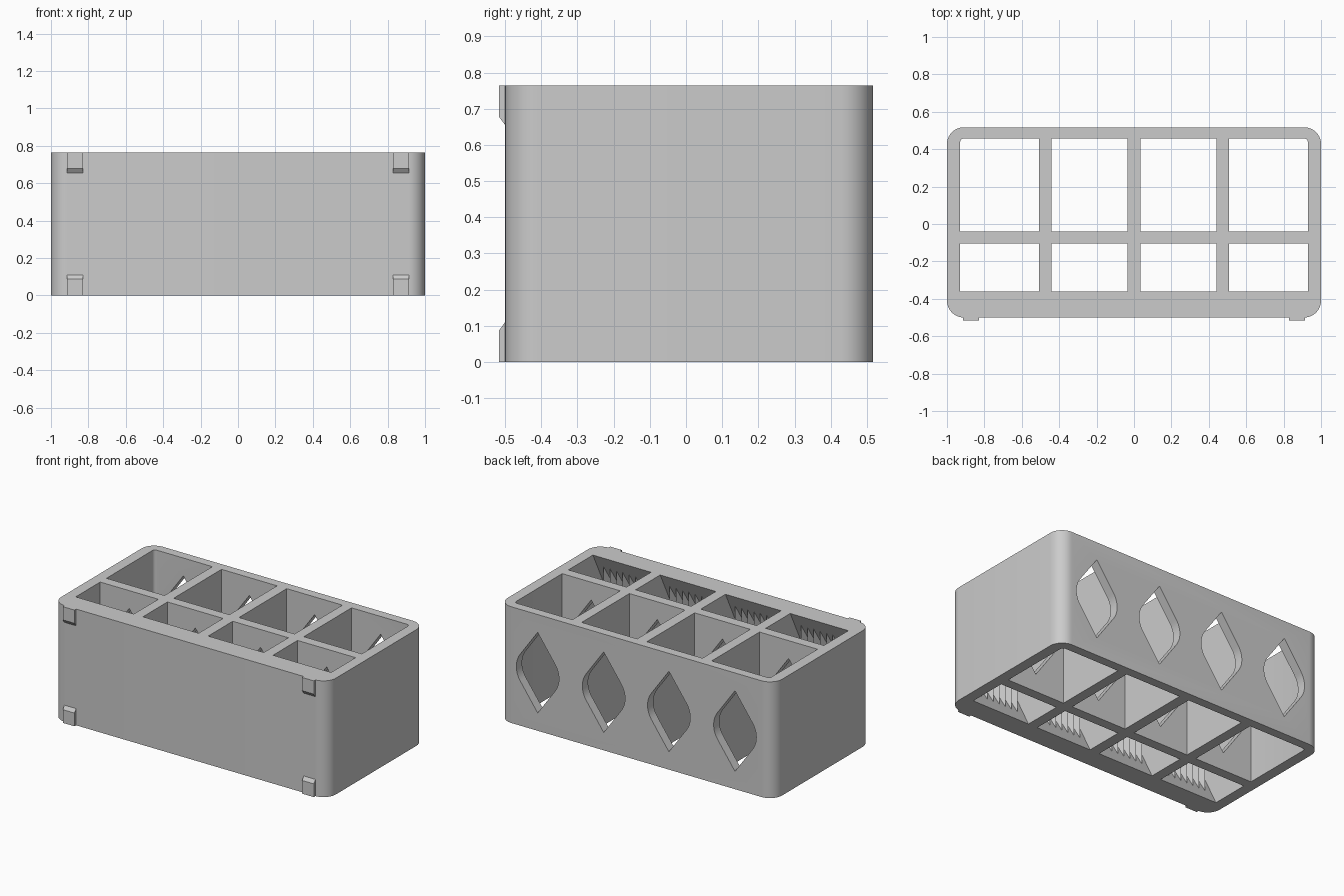
import bpy, bmesh, math
from mathutils import Vector

cube = bpy.data.objects.get("Cube")
if cube:
    bpy.data.objects.remove(cube, do_unlink=True)

HEIGHT = 0.765
FRONT, BACK = -0.5, 0.517

grey = bpy.data.materials.new("light_grey")
grey.use_nodes = True
grey.diffuse_color = (0.6, 0.6, 0.6, 1)
bsdf = next(n for n in grey.node_tree.nodes if n.type == 'BSDF_PRINCIPLED')
bsdf.inputs["Base Color"].default_value = (0.6, 0.6, 0.6, 1)


def add_prism(bm, pts, axis, a, b):
    """Extrude a 2D outline along the given axis from a to b."""
    def place(p, q, t):
        return {"x": (t, p, q), "y": (p, t, q), "z": (p, q, t)}[axis]
    low = [bm.verts.new(place(p, q, a)) for p, q in pts]
    high = [bm.verts.new(place(p, q, b)) for p, q in pts]
    bm.faces.new(low)
    bm.faces.new(high)
    n = len(pts)
    for i in range(n):
        j = (i + 1) % n
        bm.faces.new((low[i], low[j], high[j], high[i]))


def make_object(name, bm):
    bmesh.ops.recalc_face_normals(bm, faces=bm.faces)
    mesh = bpy.data.meshes.new(name)
    bm.to_mesh(mesh)
    bm.free()
    mesh.materials.append(grey)
    obj = bpy.data.objects.new(name, mesh)
    bpy.context.collection.objects.link(obj)
    return obj


def rounded(corners, steps=10):
    """Round a convex outline; each corner is (x, y, radius)."""
    out = []
    n = len(corners)
    for i, (x, y, r) in enumerate(corners):
        p = Vector((x, y))
        if r == 0:
            out.append((x, y))
            continue
        u = (Vector(corners[i - 1][:2]) - p).normalized()
        v = (Vector(corners[(i + 1) % n][:2]) - p).normalized()
        half = u.angle(v) / 2
        centre = p + (u + v).normalized() * (r / math.sin(half))
        start = p + u * (r / math.tan(half)) - centre
        end = p + v * (r / math.tan(half)) - centre
        for k in range(steps + 1):
            d = start.lerp(end, k / steps)
            # even spacing on the arc
            w = math.pi - 2 * half
            t = k / steps
            d = (start * math.sin((1 - t) * w) + end * math.sin(t * w)) / math.sin(w)
            out.append(tuple(centre + d))
    return out


def cut(target, cutter):
    cutter.hide_render = True
    mod = target.modifiers.new("cut", 'BOOLEAN')
    mod.operation = 'DIFFERENCE'
    mod.solver = 'EXACT'
    mod.object = cutter
    bpy.context.view_layer.objects.active = target
    bpy.ops.object.modifier_apply(modifier=mod.name)
    bpy.data.objects.remove(cutter, do_unlink=True)


# Rounded outer block
bm = bmesh.new()
add_prism(bm, rounded([(-1, FRONT, 0.09), (1, FRONT, 0.09),
                       (1, BACK, 0.09), (-1, BACK, 0.09)]), "z", 0, HEIGHT)
body = make_object("organizer_body", bm)

# Cells: plain rear row, and a front row whose front wall is hollowed
cells = [(-0.93, -0.507), (-0.44, -0.035), (0.035, 0.44), (0.507, 0.93)]
front_profile = [(-0.105, -0.1), (-0.105, HEIGHT + 0.1), (-0.36, HEIGHT + 0.1),
                 (-0.36, HEIGHT), (-0.46, HEIGHT - 0.2), (-0.46, 0.2),
                 (-0.36, 0), (-0.36, -0.1)]
bm = bmesh.new()
for x0, x1 in cells:
    left_r = 0.02 if x0 < -0.9 else 0
    right_r = 0.02 if x1 > 0.9 else 0
    rear = rounded([(x0, -0.04, 0), (x1, -0.04, 0),
                    (x1, 0.457, right_r), (x0, 0.457, left_r)], 4)
    add_prism(bm, rear, "z", -0.1, HEIGHT + 0.1)
    add_prism(bm, front_profile, "x", x0, x1)
cut(body, make_object("cell_cutter", bm))

# Leaf-shaped windows through the back wall and the middle divider
bm = bmesh.new()
mid = HEIGHT / 2
for x0, x1 in cells:
    c = (x0 + x1) / 2
    leaf = rounded([(c, mid - 0.265, 0), (c + 0.19, mid, 0.15),
                    (c, mid + 0.265, 0), (c - 0.19, mid, 0.15)])
    add_prism(bm, leaf, "y", -0.2, 0.7)
cut(body, make_object("window_cutter", bm))

bpy.ops.object.select_all(action='DESELECT')
body.select_set(True)
bpy.context.view_layer.objects.active = body
bpy.ops.object.shade_smooth_by_angle(angle=math.radians(25))

# Upright ridges inside the hollow of each front cell
PITCH, COUNT = 0.046, 8
bm = bmesh.new()
for x0, x1 in cells:
    start = (x0 + x1) / 2 - PITCH * COUNT / 2
    for i in range(COUNT):
        x = start + i * PITCH
        add_prism(bm, [(x, -0.462), (x + PITCH, -0.462), (x + PITCH / 2, -0.4)],
                  "z", 0.07, HEIGHT - 0.07)
make_object("grip_ridges", bm)

# Four chamfered clips on the front face
clip = [(FRONT + 0.01, 0), (-0.517, 0), (-0.517, 0.087), (FRONT, 0.11), (FRONT + 0.01, 0.11)]
for side, x0, x1 in (("right", -0.914, -0.829), ("left", 0.829, 0.914)):
    for level in ("lower", "upper"):
        pts = [(y, HEIGHT - z if level == "upper" else z) for y, z in clip]
        bm = bmesh.new()
        add_prism(bm, pts, "x", x0, x1)
        make_object(f"{level}_{side}_clip", bm)
